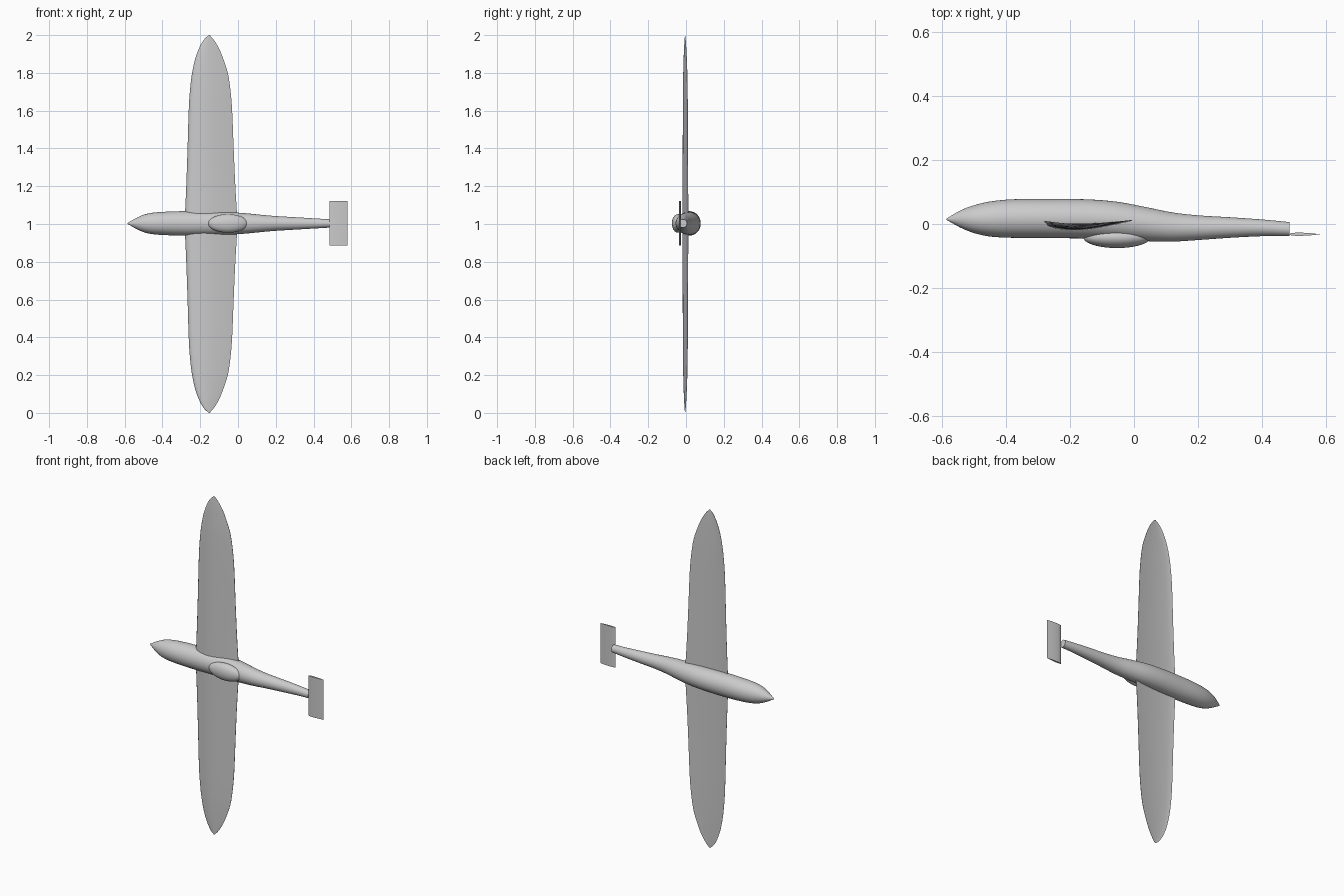
import bpy, bmesh, math

if "Cube" in bpy.data.objects:
    bpy.data.objects.remove(bpy.data.objects["Cube"])


def curve(points, steps):
    """Catmull-Rom resampling of a short list of tuples."""
    out = []
    n = len(points)
    for i in range(n - 1):
        a, b, c, d = (points[max(i - 1, 0)], points[i],
                      points[i + 1], points[min(i + 2, n - 1)])
        for s in range(steps):
            t = s / steps
            row = []
            for p0, p1, p2, p3, x0, x1, x2, x3 in zip(a, b, c, d, [a[0]] * 9, [b[0]] * 9,
                                                      [c[0]] * 9, [d[0]] * 9):
                m1 = (p2 - p0) / (x2 - x0) * (x2 - x1)
                m2 = (p3 - p1) / (x3 - x1) * (x2 - x1)
                row.append((2*t**3 - 3*t**2 + 1) * p1 + (t**3 - 2*t**2 + t) * m1
                           + (3*t**2 - 2*t**3) * p2 + (t**3 - t**2) * m2)
            out.append(tuple(row))
    out.append(points[-1])
    return out


def loft(name, rings):
    """Skin closed rings of equal length and cap both ends."""
    bm = bmesh.new()
    loops = [[bm.verts.new(p) for p in ring] for ring in rings]
    n = len(loops[0])
    for a, b in zip(loops, loops[1:]):
        for j in range(n):
            k = (j + 1) % n
            bm.faces.new((a[j], a[k], b[k], b[j]))
    bm.faces.new(loops[0])
    bm.faces.new(loops[-1])
    bmesh.ops.recalc_face_normals(bm, faces=bm.faces)
    mesh = bpy.data.meshes.new(name)
    bm.to_mesh(mesh)
    bm.free()
    ob = bpy.data.objects.new(name, mesh)
    bpy.context.collection.objects.link(ob)
    smooth(ob)
    return ob


def smooth(ob):
    bpy.ops.object.select_all(action='DESELECT')
    ob.select_set(True)
    bpy.context.view_layer.objects.active = ob
    bpy.ops.object.shade_smooth_by_angle(angle=math.radians(40))


MID = 1.003  # height of the fuselage axis

# Fuselage: x, belly-side y (+), canopy-side y (-), half width
body = [(-0.585, 0.017, 0.013, 0.002), (-0.54, 0.043, -0.012, 0.028),
        (-0.50, 0.058, -0.028, 0.046), (-0.45, 0.070, -0.039, 0.057),
        (-0.38, 0.077, -0.043, 0.062), (-0.28, 0.078, -0.044, 0.065),
        (-0.15, 0.077, -0.045, 0.063), (-0.05, 0.069, -0.048, 0.060),
        (0.05, 0.050, -0.054, 0.053), (0.12, 0.036, -0.055, 0.046),
        (0.20, 0.027, -0.050, 0.039), (0.30, 0.021, -0.043, 0.033),
        (0.40, 0.014, -0.038, 0.027), (0.485, 0.006, -0.038, 0.022)]
rings = []
for x, hi, lo, w in curve(body, 4):
    cy, r = (hi + lo) / 2, (hi - lo) / 2
    rings.append([(x, cy + r * math.cos(a), MID + w * math.sin(a))
                  for a in (math.tau * j / 40 for j in range(40))])
loft("fuselage", rings)

# Wing: height, leading edge x, trailing edge x
half = [(1.0, -0.283, -0.002), (1.2, -0.274, -0.014), (1.4, -0.267, -0.023),
        (1.6, -0.261, -0.031), (1.7, -0.255, -0.039), (1.8, -0.243, -0.054),
        (1.88, -0.225, -0.080), (1.94, -0.202, -0.106), (1.98, -0.177, -0.132),
        (2.0, -0.155, -0.150)]
# Airfoil: chord fraction, curved-side y, hollow-side y
foil = [(0.0, 0.009, 0.010), (0.04, -0.004, 0.008), (0.12, -0.013, 0.005),
        (0.28, -0.019, 0.003), (0.45, -0.018, 0.003), (0.65, -0.010, 0.005),
        (0.85, 0.001, 0.009), (1.0, 0.011, 0.013)]
foil = curve(foil, 2)
section = [(f, c) for f, c, h in foil] + [(f, h) for f, c, h in reversed(foil)]
upper = curve(half, 4)
span = [(2 - z, a, b) for z, a, b in reversed(upper[1:])] + upper
rings = []
for z, le, te in span:
    k = (te - le) / 0.281
    rings.append([(le + f * (te - le), y * k - 0.005 * (1 - k), z) for f, y in section])
loft("wing", rings)

# Canopy blister
bpy.ops.mesh.primitive_uv_sphere_add(segments=40, ring_count=24, radius=1,
                                     location=(-0.053, -0.042, MID))
canopy = bpy.context.object
canopy.name = "canopy"
canopy.scale = (0.105, 0.033, 0.049)
bpy.ops.object.transform_apply(location=False, rotation=False, scale=True)
smooth(canopy)

# Tailplane: thin lens section extruded along its span
lens = [(0.0, 0.0), (0.05, 0.6), (0.2, 0.95), (0.4, 1.0), (0.7, 0.7), (1.0, 0.0)]
outline = lens + [(f, -t) for f, t in reversed(lens[1:-1])]
loft("tailplane", [[(0.484 + 0.096 * f, -0.032 + 0.005 * t, z) for f, t in outline]
                   for z in (0.885, 1.122)])
